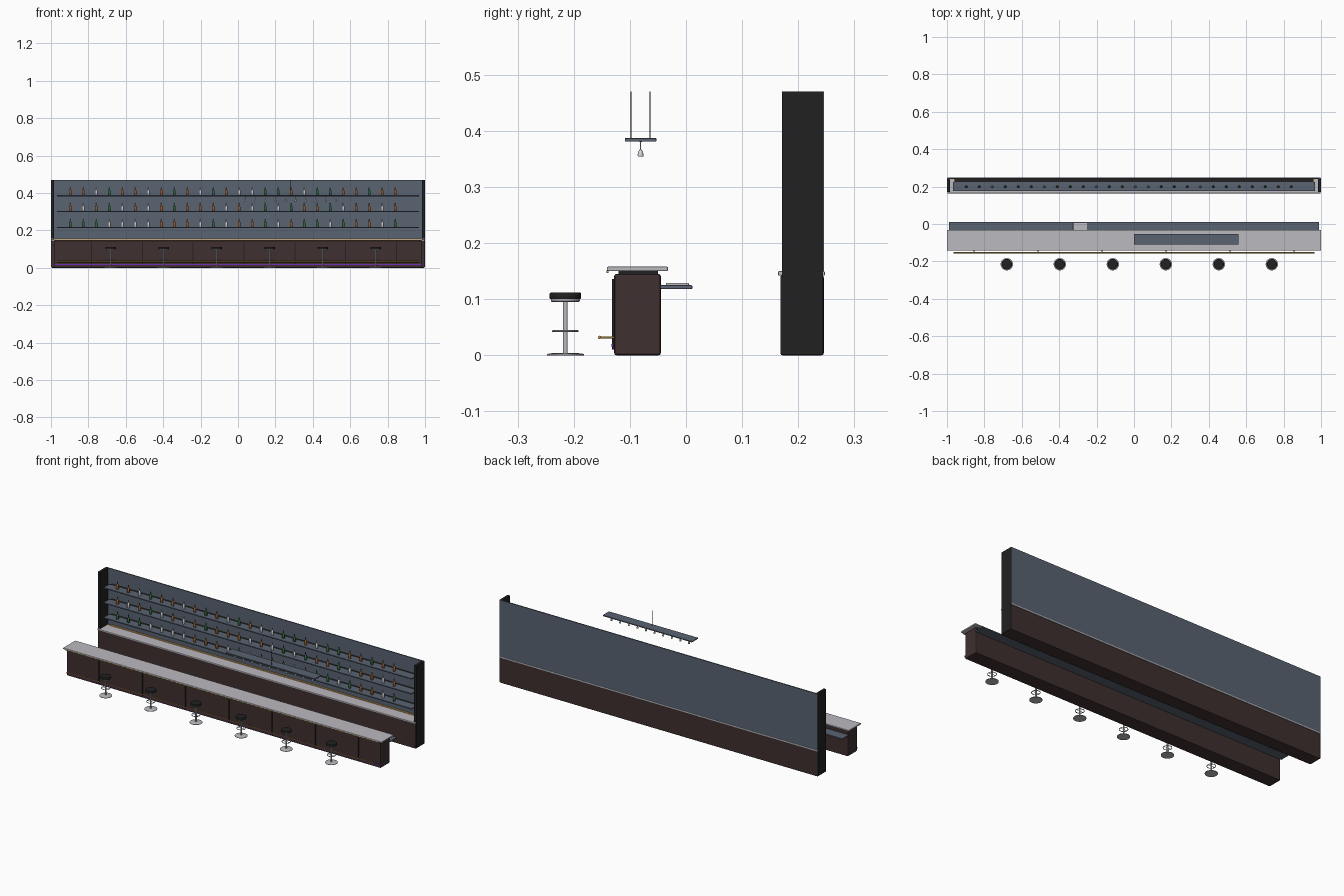
import bpy, bmesh, math
from mathutils import Vector

cube = bpy.data.objects.get("Cube")
if cube:
    bpy.data.objects.remove(cube, do_unlink=True)


def material(name, r, g, b):
    m = bpy.data.materials.new(name)
    m.use_nodes = True
    m.diffuse_color = (r, g, b, 1)
    m.node_tree.nodes["Principled BSDF"].inputs["Base Color"].default_value = (r, g, b, 1)
    return m


WOOD = material("dark_brown_wood", .05, .029, .029)
BLACK = material("near_black", .015, .015, .015)
SLATE = material("slate_blue", .10, .125, .165)
STONE = material("pale_grey", .5, .49, .53)
GOLD = material("brass", .5, .32, .06)
LED = material("warm_light", .85, .45, .12)
PURPLE = material("purple_light", .18, .03, .5)
AMBER = material("amber_glass", .35, .12, .03)
GREEN = material("green_glass", .03, .16, .05)
CLEAR = material("clear_glass", .65, .68, .70)


def link(name, mesh, mat):
    if not mesh.materials:
        mesh.materials.append(mat)
    ob = bpy.data.objects.new(name, mesh)
    bpy.context.collection.objects.link(ob)
    return ob


def box(name, mat, x, y, z, bevel=0):
    """Box from (min, max) pairs with optional rounded edges."""
    bm = bmesh.new()
    bmesh.ops.create_cube(bm, size=1)
    for v in bm.verts:
        v.co = Vector([(r[0] + r[1]) / 2 + c * (r[1] - r[0]) for r, c in zip((x, y, z), v.co)])
    mesh = bpy.data.meshes.new(name)
    bm.to_mesh(mesh)
    bm.free()
    ob = link(name, mesh, mat)
    if bevel:
        mod = ob.modifiers.new("rounded_edges", "BEVEL")
        mod.width, mod.segments = bevel, 2
    return ob


def lathe(name, profile, sides=16, closed=False):
    """Mesh turned around z from (radius, height) points."""
    bm = bmesh.new()
    rings = []
    for r, z in profile:
        rings.append([bm.verts.new((r * math.cos(a), r * math.sin(a), z))
                      for a in (2 * math.pi * i / sides for i in range(sides))])
    pairs = list(zip(rings, rings[1:]))
    if closed:
        pairs.append((rings[-1], rings[0]))
    for low, high in pairs:
        for i in range(sides):
            j = (i + 1) % sides
            bm.faces.new((low[i], low[j], high[j], high[i]))
    if not closed:
        bm.faces.new(rings[0])
        bm.faces.new(rings[-1])
    bmesh.ops.recalc_face_normals(bm, faces=bm.faces)
    for f in bm.faces:
        f.smooth = len(f.verts) == 4
    for e in bm.edges:
        e.smooth = e.calc_face_angle(0) < math.radians(40)
    mesh = bpy.data.meshes.new(name)
    bm.to_mesh(mesh)
    bm.free()
    return mesh


def rod(name, mat, start, end, radius, sides=10):
    """Thin round bar between two points."""
    d = Vector(end) - Vector(start)
    ob = link(name, lathe(name, [(radius, 0), (radius, d.length)], sides), mat)
    ob.location = start
    ob.rotation_euler = d.to_track_quat("Z", "Y").to_euler()
    return ob


# Front bar
box("bar_body", WOOD, (-.985, .985), (-.128, -.045), (0, .145), .004)
box("bar_countertop", STONE, (-1, 1), (-.141, -.032), (.15, .158), .002)
box("countertop_support", BLACK, (-.97, .97), (-.12, -.05), (.144, .151))
box("countertop_front_trim", GOLD, (-.985, .985), (-.1415, -.138), (.147, .151))
box("bar_base_light", PURPLE, (-.985, .985), (-.133, -.129), (.015, .02))
for i in range(7):
    x = -.783 + i * .2717
    box("bar_panel_divider", BLACK, (x - .003, x + .003), (-.132, -.127), (.01, .136))

# Work surface and sink on the serving side
box("work_surface", SLATE, (-.99, .99), (-.046, .0115), (.118, .125), .002)
box("sink", STONE, (-.325, -.25), (-.036, .005), (.124, .129), .001)

# Foot rail
rod("foot_rail", GOLD, (-.965, -.154, .032), (.965, -.154, .032), .003, 12)
for i in range(6):
    x = -.855 + i * .342
    rod("foot_rail_bracket", GOLD, (x, -.154, .032), (x, -.127, .032), .002)

# Back bar
box("back_cabinet", WOOD, (-.998, .998), (.168, .2455), (0, .143), .004)
box("back_countertop", STONE, (-.998, .998), (.164, .2475), (.142, .15), .002)
box("back_wall", SLATE, (-.999, .999), (.24, .246), (.15, .47))
box("back_counter_light", LED, (-.97, .97), (.233, .239), (.15, .155))
for s in (-1, 1):
    box("side_panel", BLACK, sorted((s * .985, s)), (.171, .2445), (.003, .47))

# Shelves with bottles
bottle_profile = [(.0062, 0), (.0068, .001), (.0068, .021), (.0055, .026),
                  (.0026, .030), (.0024, .039), (.003, .040), (.003, .042)]
bottles = {k: (n, lathe(n, bottle_profile, 12), m) for k, n, m in (
    ("A", "amber_bottle", AMBER), ("G", "green_bottle", GREEN), ("C", "clear_bottle", CLEAR))}
rows = ["GGGCCCCAAACGCAAGCAGGCGAACG",
        "ACAGCACAGAAACACGCGAAGCAACA",
        "AACGAACAGACGACCGGACGGAAGAA"]
for level, row in enumerate(rows):
    top = .218 + level * .085
    box("shelf", SLATE, (-.967, .967), (.176, .225), (top - .006, top), .001)
    box("shelf_rear_mount", BLACK, (-.96, .96), (.224, .241), (top - .005, top - .002))
    for i, kind in enumerate(row):
        ob = link(*bottles[kind])
        ob.location = (-.897 + i * .0695, .2, top)

# Hanging glass rack
box("glass_rack", SLATE, (0, .56), (-.109, -.053), (.381, .387), .001)
for y in (-.098, -.064):
    rod("rack_cable", BLACK, (.28, y, .386), (.28, y, .47), .001, 8)
glass = lathe("hanging_glass", [(.0048, 0), (.0052, .004), (.0042, .009), (.0012, .013),
                                (.0009, .026), (.0045, .0275)], 12)
for i in range(10):
    link("hanging_glass", glass, CLEAR).location = (.038 + i * .054, -.081, .354)

# Stools
base = lathe("stool_base", [(.033, 0), (.033, .002), (.028, .0035), (.0048, .0045)], 32)
post = lathe("stool_post", [(.0042, .003), (.0042, .097)], 16)
plate = lathe("seat_plate", [(.024, .095), (.026, .097), (.026, .101)], 32)
seat = lathe("stool_seat", [(.027, .1), (.028, .102), (.028, .11), (.0265, .112)], 32)
ring = lathe("stool_foot_ring", [(.022 + .0018 * math.cos(a), .043 + .0018 * math.sin(a))
                                 for a in (i * math.pi / 4 for i in range(8))], 32, True)
for i in range(6):
    x = -.68 + i * .2834
    for mesh, mat in ((base, STONE), (post, STONE), (plate, STONE), (ring, STONE), (seat, BLACK)):
        link(mesh.name, mesh, mat).location = (x, -.215, 0)
    rod("foot_ring_spoke", STONE, (x - .022, -.215, .043), (x + .022, -.215, .043), .0012, 8)
